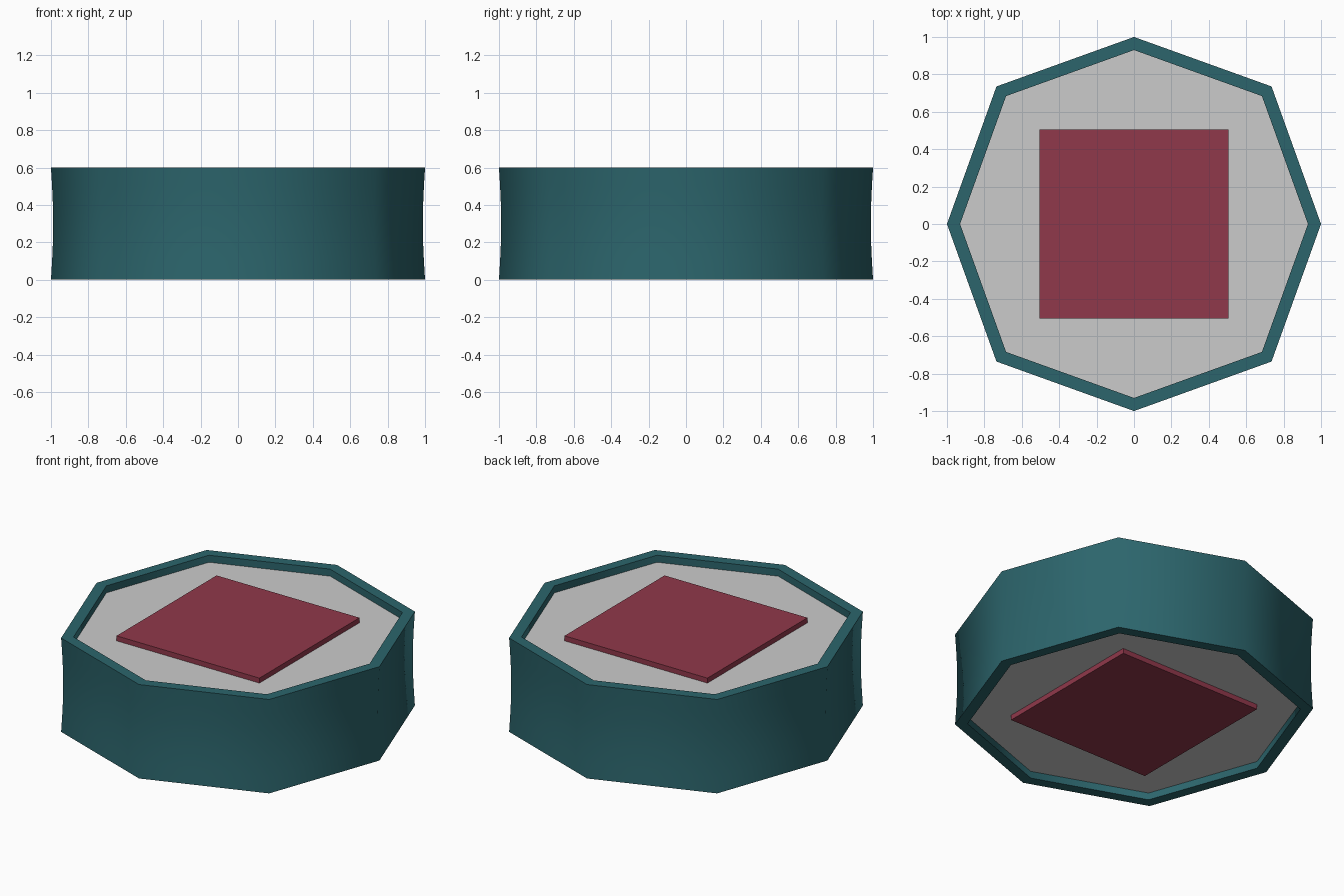
import bpy, bmesh, math

if "Cube" in bpy.data.objects:
    bpy.data.objects.remove(bpy.data.objects["Cube"])

H = 0.6


def material(name, col):
    m = bpy.data.materials.new(name)
    m.diffuse_color = (*col, 1)
    m.use_nodes = True
    m.node_tree.nodes["Principled BSDF"].inputs["Base Color"].default_value = m.diffuse_color
    return m


def finish(name, bm, mat=None):
    bmesh.ops.recalc_face_normals(bm, faces=bm.faces[:])
    me = bpy.data.meshes.new(name)
    bm.to_mesh(me)
    bm.free()
    ob = bpy.data.objects.new(name, me)
    bpy.context.collection.objects.link(ob)
    if mat:
        me.materials.append(mat)
    return ob


def octagon(bm, r, z):
    # axis corners at r, diagonal corners slightly further out
    return [bm.verts.new((math.cos(i * math.pi / 4) * r * (1.04 if i % 2 else 1),
                          math.sin(i * math.pi / 4) * r * (1.04 if i % 2 else 1), z))
            for i in range(8)]


def bridge(bm, a, b):
    for i in range(8):
        j = (i + 1) % 8
        bm.faces.new((a[i], a[j], b[j], b[i]))


teal = material("teal", (0.025, 0.13, 0.15))
red = material("red", (0.28, 0.04, 0.07))

# Octagonal rim: outside wall slightly waisted, straight inside wall
bm = bmesh.new()
steps = 6
profile = [(1 - 0.012 * math.sin(math.pi * k / steps), H * k / steps) for k in range(steps + 1)]
profile += [(0.93, H), (0.93, 0)]
rings = [octagon(bm, r, z) for r, z in profile]
for k in range(len(rings)):
    bridge(bm, rings[k], rings[(k + 1) % len(rings)])
rim = finish("outer_rim", bm, teal)
bpy.context.view_layer.objects.active = rim
rim.select_set(True)
bpy.ops.object.shade_smooth_by_angle(angle=math.radians(60))

# Grey core recessed on both sides
bm = bmesh.new()
low, high = octagon(bm, 0.94, 0.045), octagon(bm, 0.94, H - 0.045)
bridge(bm, low, high)
bm.faces.new(low)
bm.faces.new(high)
finish("core_plate", bm)

# Square red panels on top and underside
for name, z in (("top_panel", H - 0.03), ("bottom_panel", 0.03)):
    bm = bmesh.new()
    bmesh.ops.create_cube(bm, size=1)
    bmesh.ops.scale(bm, vec=(1.01, 1.01, 0.034), verts=bm.verts)
    bmesh.ops.translate(bm, vec=(0, 0, z), verts=bm.verts)
    finish(name, bm, red)
